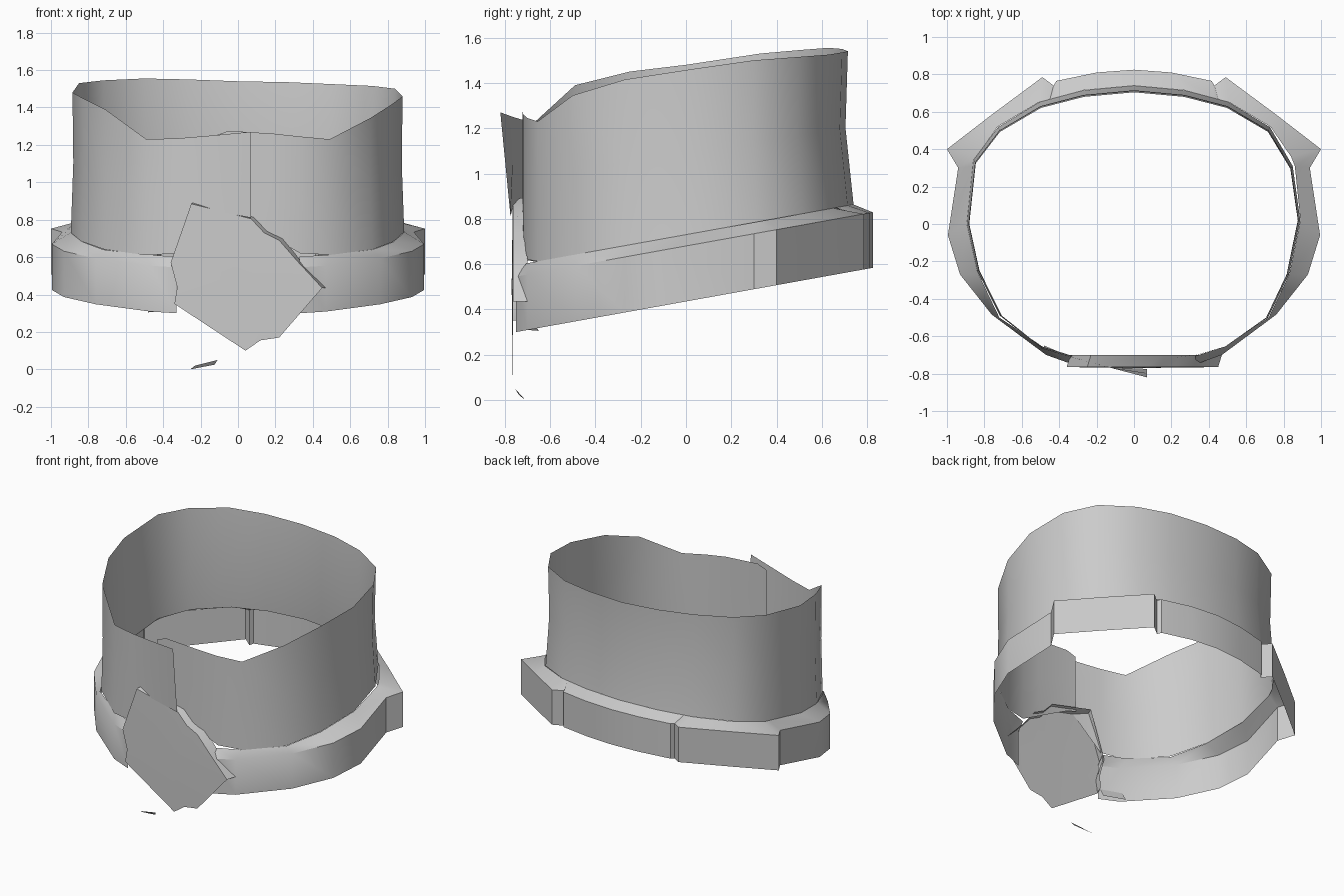
import bpy, bmesh, math

if "Cube" in bpy.data.objects:
    bpy.data.objects.remove(bpy.data.objects["Cube"])


def make(name, verts, faces, smooth=True):
    me = bpy.data.meshes.new(name)
    me.from_pydata(verts, [], faces)
    bm = bmesh.new()
    bm.from_mesh(me)
    bmesh.ops.recalc_face_normals(bm, faces=bm.faces)
    bm.to_mesh(me)
    bm.free()
    ob = bpy.data.objects.new(name, me)
    bpy.context.collection.objects.link(ob)
    if smooth:
        bpy.ops.object.select_all(action='DESELECT')
        bpy.context.view_layer.objects.active = ob
        ob.select_set(True)
        bpy.ops.object.shade_smooth_by_angle(angle=math.radians(32))
    return ob


def strip(name, columns):
    # skin a row of equal-length columns into an open sheet
    n = len(columns[0])
    verts = [p for c in columns for p in c]
    faces = [(i * n + j, (i + 1) * n + j, (i + 1) * n + j + 1, i * n + j + 1)
             for i in range(len(columns) - 1) for j in range(n - 1)]
    return make(name, verts, faces)


def seam(y):
    return 0.73 + 0.18 * y


# Upper band: open sheet whose two ends overlap at the front (x, y, top z)
band = [(-.12, -.72, 1.25), (-.05, -.722, 1.275), (.19, -.718, 1.26), (.33, -.70, 1.245),
        (.49, -.655, 1.23), (.71, -.5, 1.345), (.82, -.27, 1.415), (.88, .02, 1.46),
        (.84, .3, 1.50), (.72, .5, 1.515), (.5, .63, 1.525), (.27, .69, 1.535),
        (0, .715, 1.54), (-.27, .69, 1.55), (-.5, .63, 1.555), (-.72, .5, 1.545),
        (-.85, .33, 1.53), (-.885, 0, 1.48), (-.83, -.25, 1.45), (-.71, -.49, 1.39),
        (-.49, -.665, 1.23), (-.32, -.715, 1.235), (-.14, -.765, 1.25), (.07, -.82, 1.27)]
# lower edge where the buckle covers it, keyed by column
covered = {0: .85, 1: .83, 2: .70, 3: .62, 21: .62, 22: .85, 23: .81}
cols = []
for i, (x, y, top) in enumerate(band):
    if i in covered:
        low, yl = covered[i], max(y, -.775)
        mid = (x, (y + yl) / 2, (top + low) / 2)
    else:
        yl = y * 1.035 if y > 0 else y
        low = seam(yl)
        mid = (x * .995, y * .985 if y > 0 else y, (top + low) / 2)
    cols.append([(x, y, top), mid, (x * 1.01, yl, low)])
strip("upper_band", cols)

# Lower belt: sloping shelf then a drop (inner x, inner y, outer x, outer y)
half = [(.33, -.705, .33, -.75), (.49, -.655, .47, -.70), (.72, -.5, .76, -.485),
        (.83, -.27, .93, -.27), (.89, .02, .995, -.06), (.86, .31, .94, .30),
        (.84, .36, 1.0, .40), (.73, .52, .76, .585), (.51, .65, .49, .785),
        (.45, .665, .43, .74), (.43, .67, .415, .765), (.27, .715, .2, .81),
        (0, .74, 0, .825)]
cols = [[(s * ix, iy, seam(iy)), (s * ox, oy, .68 + .18 * oy), (s * ox, oy, .435 + .18 * oy)]
        for s, row in ((1, half), (-1, half[-2::-1])) for ix, iy, ox, oy in row]
strip("lower_belt", cols)

# Belt end peeking out beside the buckle
make("belt_tab", [(-.48, -.69, .37), (-.48, -.65, .305), (-.34, -.71, .31), (-.34, -.74, .37)],
     [(0, 1, 2, 3)])

# Buckle plate: bevelled outline with a rim turned back on the left, top and right
edge = [(-.34, .35), (-.325, .44), (-.36, .57), (-.25, .885), (.07, .805), (.14, .73),
        (.22, .69), (.32, .575), (.45, .435), (.22, .17), (.12, .155), (.04, .10)]
n = len(edge)
verts = [(x, -.765, z) for x, z in edge] + [(.02, -.77, .5)]
faces = [(i, (i + 1) % n, n) for i in range(n)]
rim = list(range(9))
for i in rim:
    x, z = edge[i]
    verts.append((x + (.02 if z > .4 or x > 0 else .03), -.70, z + (.012 if z > .6 else 0)))
faces += [(i, i + 1, n + 2 + i, n + 1 + i) for i in rim[:-1]]
make("buckle_plate", verts, faces)

# Loose sliver below the buckle
make("loose_sliver", [(-.255, -.71, 0), (-.23, -.735, .02), (-.11, -.755, .05), (-.125, -.74, .025)],
     [(0, 1, 2, 3)], False)
